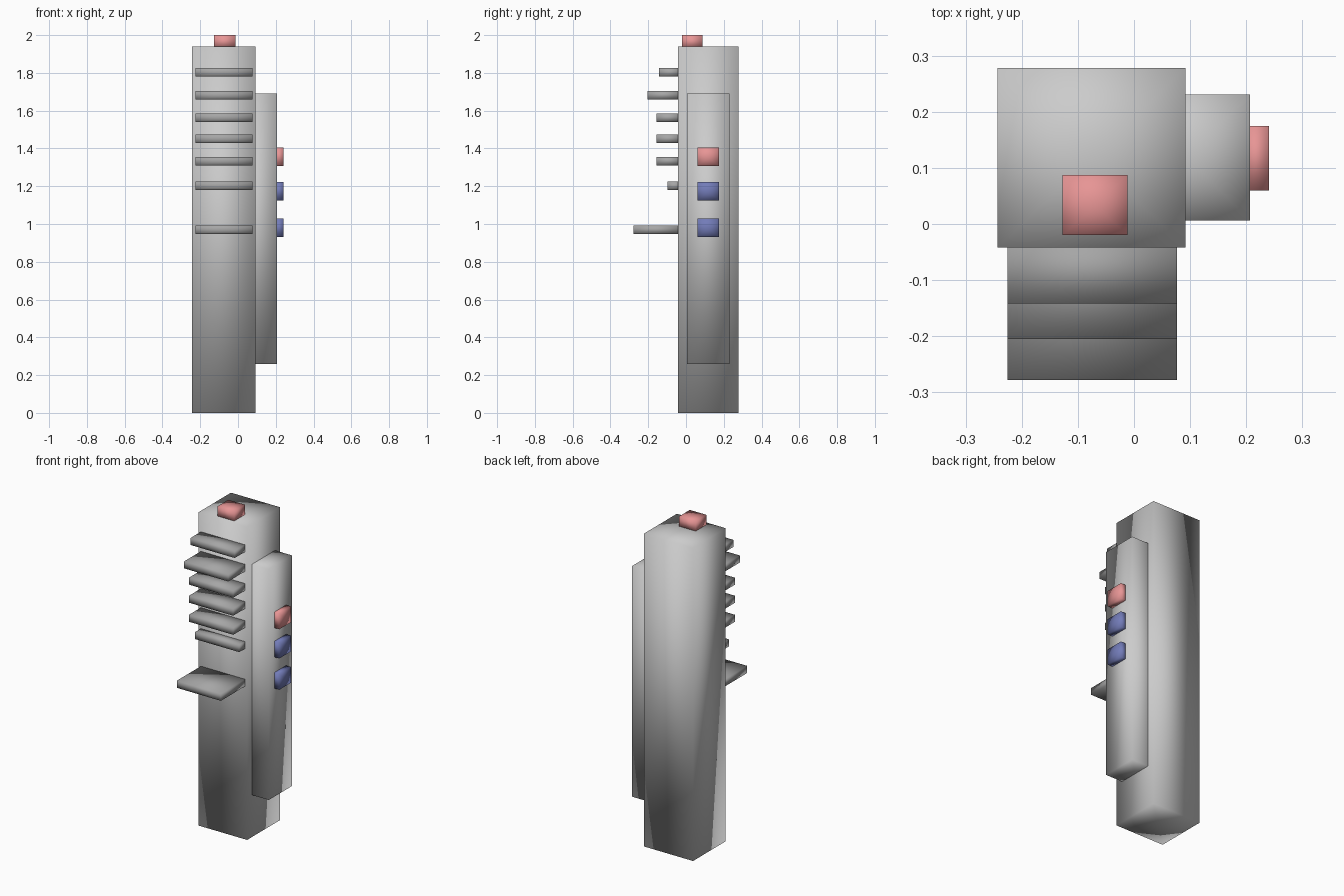
import bpy, bmesh
from mathutils import Vector

if "Cube" in bpy.data.objects:
    bpy.data.objects.remove(bpy.data.objects["Cube"])


def material(name, rgb):
    m = bpy.data.materials.new(name)
    m.diffuse_color = (*rgb, 1)
    m.use_nodes = True
    m.node_tree.nodes["Principled BSDF"].inputs["Base Color"].default_value = m.diffuse_color
    return m


red = material("red", (0.8, 0.3, 0.3))
blue = material("blue", (0.17, 0.2, 0.48))
dark = material("dark_grey", (0.38, 0.38, 0.38))


def prism(name, lo, hi, axis, mat=None):
    """Smooth four-sided prism between two corners, with fan caps along the axis."""
    lo, hi = Vector(lo), Vector(hi)
    centre, size = (lo + hi) / 2, hi - lo
    bm = bmesh.new()
    bmesh.ops.create_cube(bm, size=1)
    caps = [f for f in bm.faces if abs(f.normal[axis]) > 0.9]
    bmesh.ops.poke(bm, faces=caps)
    for v in bm.verts:
        v.co = Vector(c * s for c, s in zip(v.co, size))
    for f in bm.faces:
        f.smooth = True
    mesh = bpy.data.meshes.new(name)
    bm.to_mesh(mesh)
    bm.free()
    if mat:
        mesh.materials.append(mat)
    ob = bpy.data.objects.new(name, mesh)
    ob.location = centre
    bpy.context.collection.objects.link(ob)
    return ob


# Main tower and the narrower column set into its right side
prism("tower", (-0.243, -0.042, 0), (0.092, 0.278, 1.94), 2)
prism("side_column", (-0.018, 0.006, 0.26), (0.207, 0.231, 1.69), 2)

# Red cap on the roof
prism("roof_block", (-0.127, -0.02, 1.93), (-0.012, 0.087, 2.0), 2, red)

# Front shelves: centre height and front edge
shelves = [(1.803, -0.142), (1.682, -0.205), (1.563, -0.157), (1.451, -0.157),
           (1.333, -0.157), (1.203, -0.098), (0.970, -0.278)]
for i, (z, front) in enumerate(shelves, 1):
    prism(f"shelf_{i}", (-0.225, front, z - 0.022), (0.077, -0.02, z + 0.022), 1, dark)

# Buttons on the side column
for i, (z, mat) in enumerate([(1.355, red), (1.174, blue), (0.98, blue)], 1):
    prism(f"side_button_{i}", (0.195, 0.06, z - 0.049), (0.241, 0.175, z + 0.049), 0, mat)
